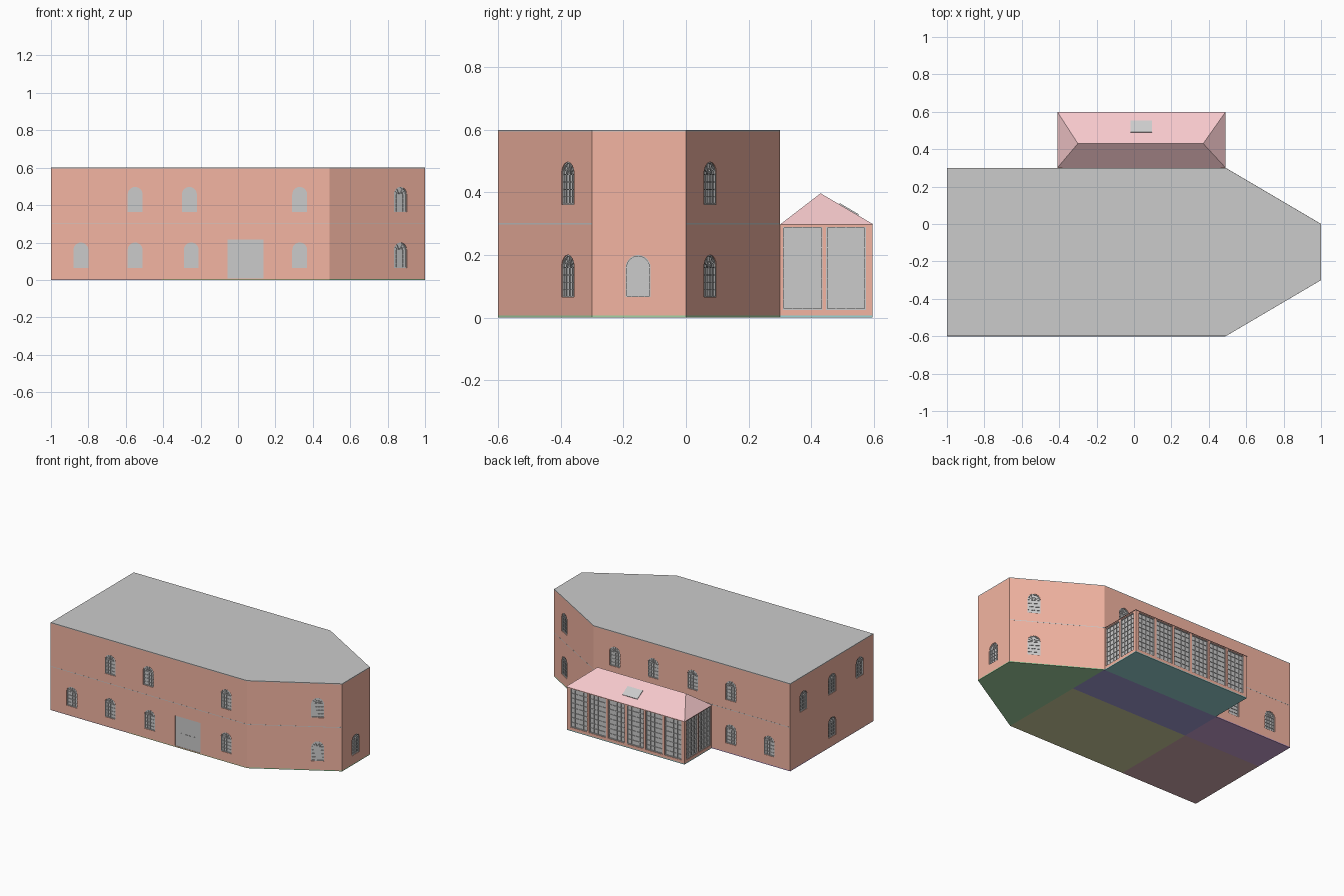
import bpy, bmesh, math
from mathutils import Matrix, Vector

if "Cube" in bpy.data.objects:
    bpy.data.objects.remove(bpy.data.objects["Cube"])

T = 0.02  # wall thickness


def paint(name, rgb):
    m = bpy.data.materials.new(name)
    m.diffuse_color = (*rgb, 1)
    m.use_nodes = True
    m.node_tree.nodes["Principled BSDF"].inputs["Base Color"].default_value = m.diffuse_color
    return m


BRICK = paint("brick", (0.90, 0.46, 0.36))
PINK = paint("roof_tile", (0.92, 0.58, 0.60))


def add_prism(bm, loop, axis):
    """Extrude a closed loop of points along axis."""
    verts = [bm.verts.new(p) for p in loop]
    ends = [bm.verts.new(Vector(p) + Vector(axis)) for p in loop]
    bm.faces.new(verts)
    bm.faces.new(ends)
    for i in range(len(loop)):
        j = (i + 1) % len(loop)
        bm.faces.new((verts[i], verts[j], ends[j], ends[i]))


def add_ring(bm, outer, inner, axis):
    """Extrude the band between two matching loops."""
    axis = Vector(axis)
    rows = [[bm.verts.new(Vector(p) + o) for p in loop]
            for loop, o in ((outer, axis * 0), (inner, axis * 0), (inner, axis), (outer, axis))]
    for i in range(len(outer)):
        j = (i + 1) % len(outer)
        for k in range(4):
            a, b = rows[k], rows[(k + 1) % 4]
            bm.faces.new((a[i], a[j], b[j], b[i]))


def add_box(bm, centre, size, rot=Matrix()):
    bmesh.ops.create_cube(bm, size=1, matrix=Matrix.Translation(centre) @ rot @ Matrix.Diagonal((*size, 1)))


def mesh_of(bm, name, mat=None):
    bmesh.ops.recalc_face_normals(bm, faces=bm.faces)
    me = bpy.data.meshes.new(name)
    bm.to_mesh(me)
    bm.free()
    if mat:
        me.materials.append(mat)
    return me


def place(name, me, matrix=Matrix()):
    ob = bpy.data.objects.new(name, me)
    bpy.context.collection.objects.link(ob)
    ob.matrix_world = matrix
    return ob


def slab(name, pts, z0, z1, mat=None):
    bm = bmesh.new()
    add_prism(bm, [(x, y, z0) for x, y in pts], (0, 0, z1 - z0))
    return place(name, mesh_of(bm, name, mat))


def rect(x0, x1, y0, y1):
    return [(x0, y0), (x1, y0), (x1, y1), (x0, y1)]


def inset(pts, d):
    """Move every edge of a counter-clockwise outline inwards by d."""
    out = []
    for i, p in enumerate(pts):
        p = Vector(p)
        a = (p - Vector(pts[i - 1])).normalized()
        b = (Vector(pts[(i + 1) % len(pts)]) - p).normalized()
        na, nb = Vector((-a.y, a.x)), Vector((-b.y, b.x))
        out.append(tuple(p + (na + nb) * d / (1 + na.dot(nb))))
    return out


# --- opening outlines (local x across, z up, -y outwards) ---
def arch(d=0, w=0.08, h=0.135):
    r = w / 2
    pts = [(-r + d, 0, d), (r - d, 0, d)]
    return pts + [((r - d) * math.cos(a), 0, h - r + (r - d) * math.sin(a))
                  for a in (math.pi * i / 12 for i in range(13))]


def oblong(w, h, d=0):
    return [(-w / 2 + d, 0, d), (w / 2 - d, 0, d), (w / 2 - d, 0, h - d), (-w / 2 + d, 0, h - d)]


def shifted(loop, y):
    return [(p[0], y, p[2]) for p in loop]


def window_mesh(name, outer, inner, w, h, cols, rows, fan):
    bm = bmesh.new()
    add_ring(bm, shifted(outer, 0.003), shifted(inner, 0.003), (0, 0.014, 0))
    add_prism(bm, shifted(outer, 0.009), (0, 0.003, 0))
    bar = 0.0022
    for i in range(1, cols):
        add_box(bm, (-w / 2 + w * i / cols, 0.008, h / 2), (bar, 0.006, h))
    for i in range(1, rows + (1 if fan else 0)):
        add_box(bm, (0, 0.008, h * i / rows), (w - 0.004, 0.006, bar))
    if fan:  # spokes and small inner arc of the fanlight
        for a in (30, 60, 90, 120, 150):
            t = math.radians(a)
            add_box(bm, (0.019 * math.cos(t), 0.008, h + 0.019 * math.sin(t)), (0.036, 0.006, bar),
                    Matrix.Rotation(-t, 4, 'Y'))
        for i in range(6):
            t = math.radians(15 + 30 * i)
            add_box(bm, (0.018 * math.cos(t), 0.008, h + 0.018 * math.sin(t)), (bar, 0.006, 0.01),
                    Matrix.Rotation(-t, 4, 'Y'))
    return mesh_of(bm, name)


PW, PH = 0.127, 0.265
ARCHED = window_mesh("arched_window", arch(), arch(0.004), 0.08, 0.095, 4, 4, True)
PANE = window_mesh("glazed_panel", oblong(PW, PH), oblong(PW, PH, 0.004), PW, PH, 4, 8, False)


def spot(x, y, z, angle):
    return Matrix.Translation((x, y, z)) @ Matrix.Rotation(angle, 4, 'Z')


def cut(wall, openings):
    """Cut (matrix, outline) openings through a wall."""
    bm = bmesh.new()
    for m, loop in openings:
        add_prism(bm, [m @ Vector(p) for p in shifted(loop, -0.03)], m.to_3x3() @ Vector((0, 0.07, 0)))
    cutter = place("opening_cutter", mesh_of(bm, "opening_cutter"))
    cutter.hide_render = True
    mod = wall.modifiers.new("openings", 'BOOLEAN')
    mod.operation, mod.solver, mod.object = 'DIFFERENCE', 'EXACT', cutter
    bpy.context.view_layer.objects.active = wall
    bpy.ops.object.modifier_apply(modifier=mod.name)
    bpy.data.objects.remove(cutter)


# --- main block ---
PLAN = [(-1, -0.6), (0.49, -0.6), (1, -0.3), (1, 0), (0.49, 0.3), (-1, 0.3)]
bm = bmesh.new()
add_ring(bm, [(x, y, 0.006) for x, y in PLAN], [(x, y, 0.006) for x, y in inset(PLAN, T)], (0, 0, 0.589))
walls = place("main_walls", mesh_of(bm, "main_walls", BRICK))
slab("flat_roof", PLAN, 0.595, 0.6)
slab("upper_floor", inset(PLAN, -0.0008)[:], 0.298, 0.302).scale = (0.9992, 0.9992, 1)

# --- coloured room floors ---
for name, pts, rgb in (
        ("end_room_floor", [(0.49, -0.6), (1, -0.3), (1, 0), (0.49, 0.3)], (0.36, 0.66, 0.36)),
        ("front_hall_floor", rect(-0.41, 0.49, -0.6, 0), (0.64, 0.64, 0.35)),
        ("front_left_floor", rect(-1, -0.41, -0.6, 0), (0.65, 0.41, 0.43)),
        ("back_left_floor", rect(-1, -0.41, 0, 0.3), (0.60, 0.36, 0.66)),
        ("back_hall_floor", rect(-0.41, 0.49, 0, 0.3), (0.37, 0.34, 0.67)),
        ("conservatory_floor", rect(-0.405, 0.485, 0.3, 0.595), (0.32, 0.66, 0.66))):
    slab(name, pts, 0, 0.006, paint(name, rgb))

# --- arched windows: ground and upper storey on every side ---
LOW, HIGH = 0.065, 0.362
SL = math.atan2(0.3, 0.51)
HALF = math.pi / 2
spots = [spot(x, -0.6, LOW, 0) for x in (-0.84, -0.55, -0.25, 0.33)]
spots += [spot(x, -0.6, HIGH, 0) for x in (-0.55, -0.26, 0.33)]
spots += [spot(x, 0.3, HIGH, math.pi) for x in (0.33, 0.04, -0.26, -0.55)]
spots += [spot(x, 0.3, LOW, math.pi) for x in (-0.55, -0.84)]
spots += [spot(-1, y, HIGH, -HALF) for y in (0.155, -0.155, -0.455)]
spots += [spot(-1, -0.155, LOW, -HALF), spot(1, -0.153, LOW, HALF)]
for z in (LOW, HIGH):
    spots += [spot(0.868, -0.3776, z, SL), spot(0.868, 0.0776, z, math.pi - SL)]
for m in spots:
    place("arched_window", ARCHED, m)

# --- double front door ---
DOOR_W, DOOR_H = 0.192, 0.207
door_at = spot(0.04, -0.6, 0.008, 0)
bm = bmesh.new()
for s in (-1, 1):
    add_box(bm, (s * DOOR_W / 4, 0.008, DOOR_H / 2), (DOOR_W / 2 - 0.001, 0.012, DOOR_H))
    add_box(bm, (s * 0.012, 0.001, 0.095), (0.012, 0.004, 0.004))
    add_box(bm, (s * 0.05, 0.001, 0.095), (0.008, 0.003, 0.003))
place("front_door", mesh_of(bm, "front_door"), door_at)
cut(walls, [(m, arch()) for m in spots] + [(door_at, oblong(DOOR_W, DOOR_H))])

# --- conservatory: U-shaped wall with tall glazed panels ---
X0, X1, Y1 = -0.405, 0.485, 0.595
glass_wall = slab("conservatory_walls", [
    (X0, 0.3), (X0 + T, 0.3), (X0 + T, Y1 - T), (X1 - T, Y1 - T),
    (X1 - T, 0.3), (X1, 0.3), (X1, Y1), (X0, Y1)], 0.006, 0.298, BRICK)
panels = [spot(0.04 + 0.143 * (i - 2.5), Y1, 0.025, math.pi) for i in range(6)]
for y in (0.373, 0.511):
    panels += [spot(X1, y, 0.025, HALF), spot(X0, y, 0.025, -HALF)]
for m in panels:
    place("glazed_panel", PANE, m)
cut(glass_wall, [(m, oblong(PW, PH)) for m in panels])

# --- hipped conservatory roof with skylight ---
bm = bmesh.new()
e = [bm.verts.new((x, y, 0.297)) for x, y in rect(-0.41, 0.49, 0.3, 0.6)]
r0, r1 = bm.verts.new((-0.3, 0.43, 0.397)), bm.verts.new((0.37, 0.43, 0.397))
for f in (e, (e[0], e[1], r1, r0), (e[1], e[2], r1), (e[2], e[3], r0, r1), (e[3], e[0], r0)):
    bm.faces.new(f)
place("conservatory_roof", mesh_of(bm, "conservatory_roof", PINK))
bm = bmesh.new()
add_box(bm, (0.04, 0.52, 0.344), (0.115, 0.07, 0.008), Matrix.Rotation(-math.atan2(0.1, 0.17), 4, 'X'))
place("skylight", mesh_of(bm, "skylight"))
